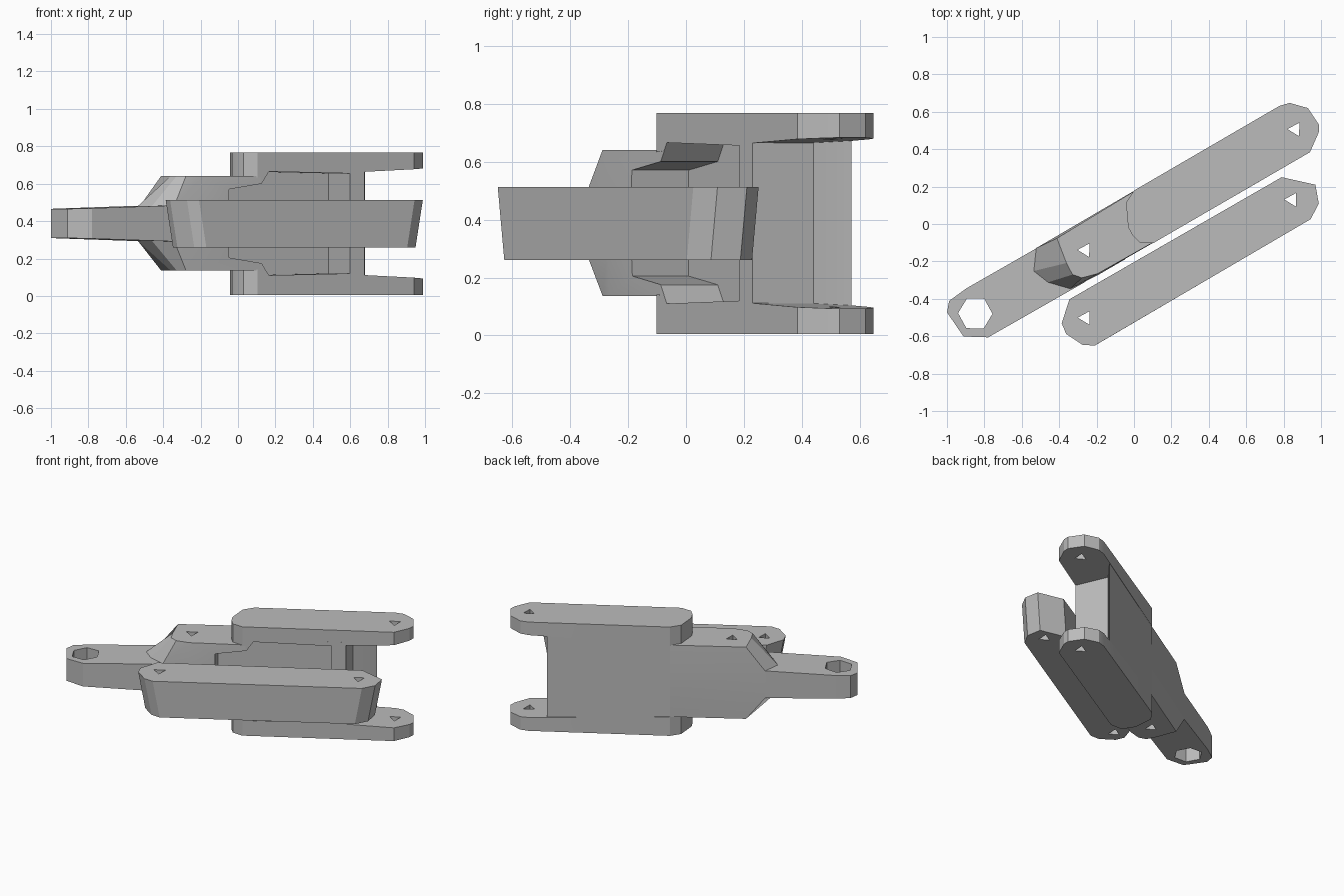
import bpy, bmesh, math
from mathutils import Matrix

cube = bpy.data.objects.get("Cube")
if cube:
    bpy.data.objects.remove(cube, do_unlink=True)

TURN = Matrix.Rotation(math.radians(30), 4, "Z")   # both bars lie along this heading

steel = bpy.data.materials.new("plain grey")
steel.use_nodes = True
GREY = (0.5, 0.5, 0.5, 1)
steel.diffuse_color = GREY
steel.node_tree.nodes["Principled BSDF"].inputs["Base Color"].default_value = GREY


def loft(name, rings):
    """Solid skinned over equal-length rings of (along, across, height) points."""
    bm = bmesh.new()
    loops = [[bm.verts.new(p) for p in ring] for ring in rings]
    n = len(loops[0])
    for low, high in zip(loops, loops[1:]):
        for i in range(n):
            j = (i + 1) % n
            bm.faces.new((low[i], low[j], high[j], high[i]))
    bm.faces.new(loops[0])
    bm.faces.new(loops[-1])
    bmesh.ops.recalc_face_normals(bm, faces=bm.faces)
    bm.transform(TURN)
    mesh = bpy.data.meshes.new(name)
    bm.to_mesh(mesh)
    bm.free()
    mesh.materials.append(steel)
    obj = bpy.data.objects.new(name, mesh)
    bpy.context.collection.objects.link(obj)
    return obj


def ring(outline, height):
    """Place an outline at a height, or at a height that varies along the bar."""
    return [(u, v, height(u) if callable(height) else height) for u, v in outline]


def pin_hole(u, v, radius, sides, spin=0.0):
    pts = [(u + radius * math.cos(spin + math.tau * i / sides),
            v + radius * math.sin(spin + math.tau * i / sides)) for i in range(sides)]
    return loft("hole_cutter", [ring(pts, -0.2), ring(pts, 1)])


def finish(obj, cutters):
    bpy.context.view_layer.objects.active = obj
    for cutter in cutters:
        cutter.hide_render = True
        mod = obj.modifiers.new("cut", "BOOLEAN")
        mod.operation, mod.solver, mod.object = "DIFFERENCE", "EXACT", cutter
        bpy.ops.object.modifier_apply(modifier=mod.name)
    bpy.ops.object.select_all(action="DESELECT")
    obj.select_set(True)
    bpy.ops.object.shade_smooth_by_angle(angle=math.radians(20))


# Cutters
fork_hole = pin_hole(1.0, 0.007, 0.042, 3, 0.5)
body_hole = pin_hole(-0.295, 0.009, 0.042, 3, 0.5)
tongue_hole = pin_hole(-0.974, 0.01, 0.092, 6, 0.5)
bar_holes = [pin_hole(-0.475, -0.305, 0.042, 3, 0.5), pin_hole(0.797, -0.31, 0.042, 3, 0.5)]
half = [(-0.135, 0.57), (0.066, 0.6), (0.11, 0.665), (0.61, 0.655)]
pocket_side = half + [(u, 0.775 - z) for u, z in reversed(half)]
pocket = loft("pocket_cutter", [[(u, v, z) for u, z in pocket_side] for v in (-0.3, 0.088)])

# Fork plates, above and below
plate = [(0.99, .158), (1.045, .144), (1.115, .072), (1.122, -.036), (1.1, -.07), (1.007, -.138),
         (0.04, -.14), (-.024, -.1), (-.037, -.05), (-.036, 0), (.02, .12), (.09, .155)]
upper = loft("upper_fork_plate", [ring(plate, lambda u: 0.632 + 0.045 * u), ring(plate, 0.768)])
lower = loft("lower_fork_plate", [ring(plate, 0.005), ring(plate, lambda u: 0.143 - 0.045 * u)])
for obj in (upper, lower):
    finish(obj, [fork_hole, pocket])

# Web joining the plates, hollowed at the fork end
web_outline = [(0.06, -.139), (0.7, -.139), (0.725, .09), (0.825, .13), (0.874, .155), (0.09, .154)]
web = loft("fork_web", [ring(web_outline, 0.09), ring(web_outline, 0.685)])
finish(web, [pocket])

# Middle body with sloped shoulders
crown = [(.2, .154), (-.395, .14), (-.417, 0), (-.42, -.07), (-.385, -.11), (-.3, -.133), (.2, -.138)]
waist = [(.2, .154), (-.52, .15), (-.59, .05), (-.555, -.04), (-.47, -.13), (-.3, -.14), (.2, -.139)]
body = loft("middle_body", [ring(crown, 0.137), ring(waist, 0.295),
                            ring(waist, 0.48), ring(crown, 0.64)])
finish(body, [body_hole, pocket])

# Tongue with its eye
tongue_outline = [(-.38, .148), (-.95, .15), (-1.062, .138), (-1.102, .09), (-1.09, -.065),
                  (-.978, -.135), (-.38, -.138)]
tongue = loft("tongue", [ring(tongue_outline, lambda u: 0.31 - 0.03 * (u + 1.1)),
                         ring(tongue_outline, lambda u: 0.465 + 0.03 * (u + 1.1))])
finish(tongue, [tongue_hole, body_hole])

# Separate side bar, its ends leaning inward toward the bottom
bar = [(.809, -.178), (.945, -.303), (.91, -.4), (.83, -.45), (-.505, -.458), (-.56, -.424),
       (-.608, -.327), (-.6, -.266), (-.5, -.176)]
bar_low = [(u - math.copysign(0.045, u), v) for u, v in bar]
side_bar = loft("side_bar", [ring(bar_low, 0.26), ring(bar, 0.512)])
finish(side_bar, bar_holes)

for obj in [o for o in bpy.data.objects if "cutter" in o.name]:
    bpy.data.objects.remove(obj, do_unlink=True)
